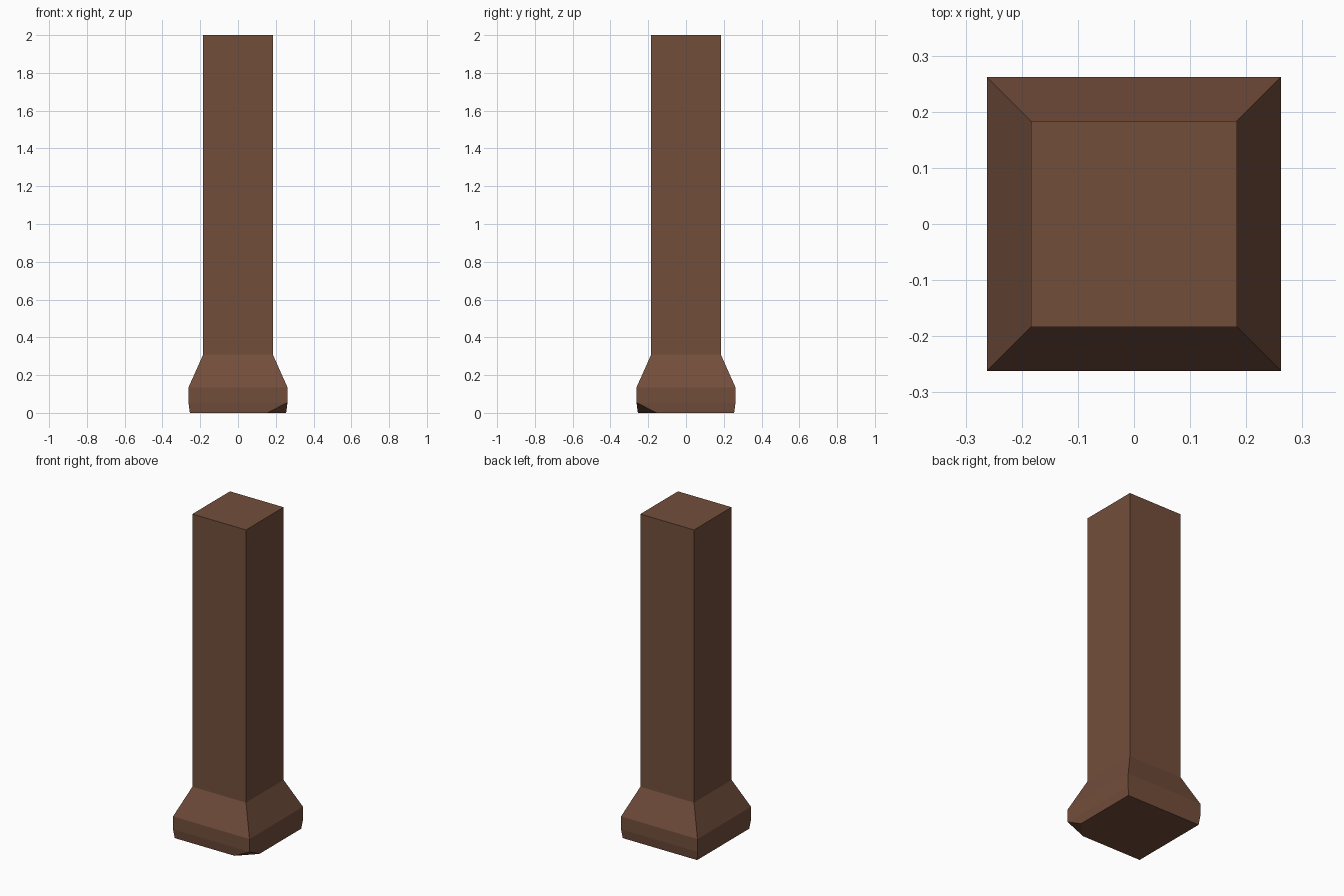
import bpy, bmesh
from mathutils import Vector

if "Cube" in bpy.data.objects:
    bpy.data.objects.remove(bpy.data.objects["Cube"])

wood = bpy.data.materials.new("dark brown wood")
wood.diffuse_color = (0.171, 0.076, 0.044, 1)
wood.use_nodes = True
wood.node_tree.nodes["Principled BSDF"].inputs["Base Color"].default_value = wood.diffuse_color

# Square rings of the post: (half width, height)
profile = [(0.255, 0.0), (0.262, 0.055), (0.262, 0.135), (0.184, 0.31), (0.184, 2.0)]

bm = bmesh.new()
rings = [[bm.verts.new((sx * h, sy * h, z))
          for sx, sy in ((-1, -1), (1, -1), (1, 1), (-1, 1))] for h, z in profile]
for lower, upper in zip(rings, rings[1:]):
    for i in range(4):
        j = (i + 1) % 4
        bm.faces.new((lower[i], lower[j], upper[j], upper[i]))
bm.faces.new(rings[0][::-1])
bm.faces.new(rings[-1])

# Chipped bottom corner at the front right
a = Vector((0.155, -0.255, 0))
b = Vector((0.255, -0.155, 0))
c = Vector((0.262, -0.262, 0.055))
normal = (b - a).cross(c - a).normalized()
if normal.z > 0:
    normal.negate()
cut = bmesh.ops.bisect_plane(bm, geom=bm.verts[:] + bm.edges[:] + bm.faces[:], dist=1e-5,
                             plane_co=a, plane_no=normal, clear_outer=True)
bmesh.ops.holes_fill(bm, edges=[e for e in bm.edges if e.is_boundary], sides=0)
bmesh.ops.recalc_face_normals(bm, faces=bm.faces[:])

mesh = bpy.data.meshes.new("post")
bm.to_mesh(mesh)
bm.free()
mesh.materials.append(wood)
bpy.context.collection.objects.link(bpy.data.objects.new("post", mesh))
